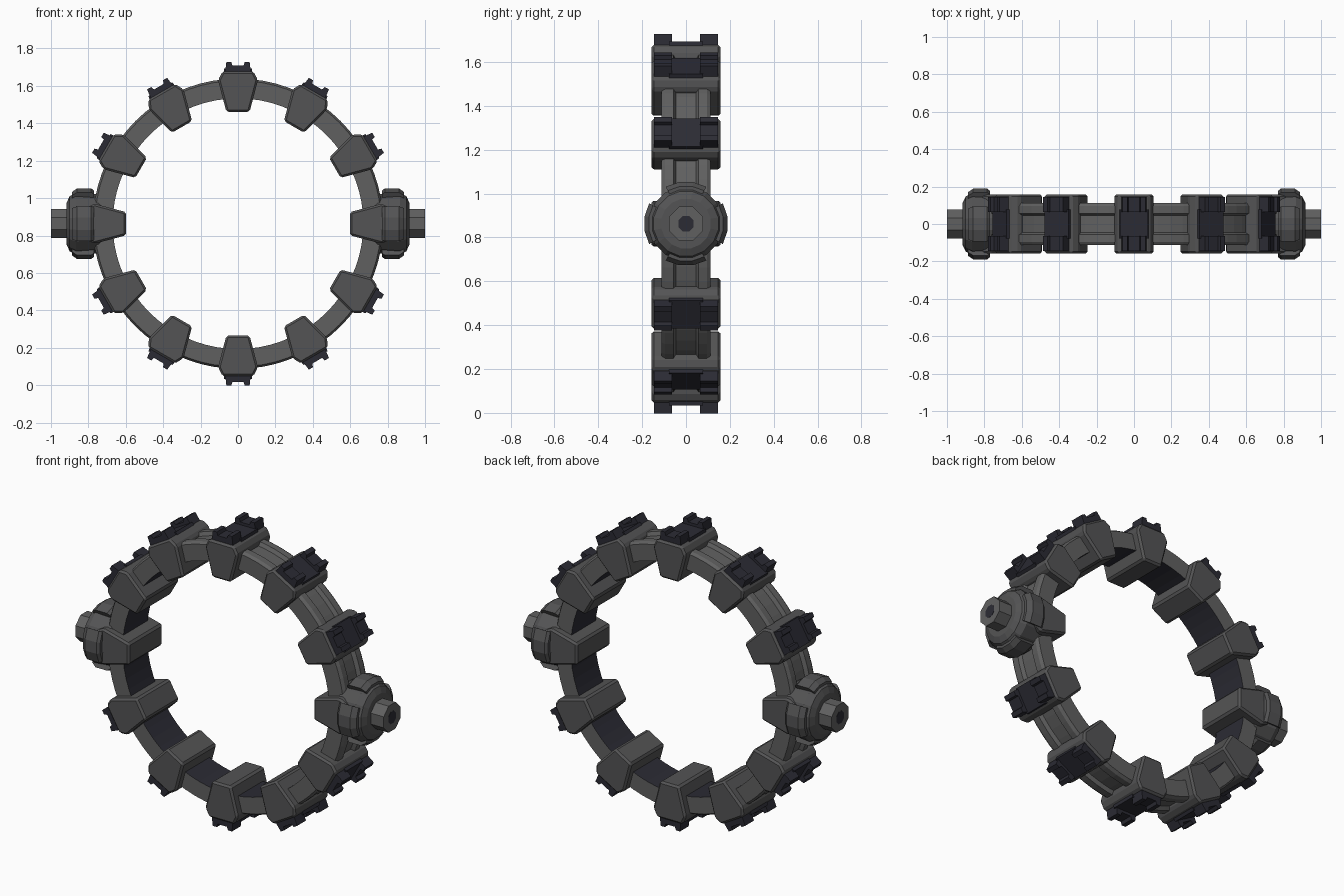
import bpy, bmesh, math
from mathutils import Matrix, Vector

if "Cube" in bpy.data.objects:
    bpy.data.objects.remove(bpy.data.objects["Cube"])

CZ = 0.863  # height of the ring centre


def material(name, rgb):
    m = bpy.data.materials.new(name)
    m.diffuse_color = (*rgb, 1)
    m.use_nodes = True
    m.node_tree.nodes["Principled BSDF"].inputs["Base Color"].default_value = m.diffuse_color
    return m


RING = material("light grey metal", (0.118, 0.118, 0.118))
BODY = material("grey metal", (0.088, 0.088, 0.09))
DARK = material("dark blue grey", (0.024, 0.024, 0.034))


def finish(bm, name, mats, matrix=None, bevel=0):
    bmesh.ops.recalc_face_normals(bm, faces=bm.faces)
    me = bpy.data.meshes.new(name)
    bm.to_mesh(me)
    bm.free()
    for m in mats:
        me.materials.append(m)
    ob = bpy.data.objects.new(name, me)
    bpy.context.collection.objects.link(ob)
    if matrix:
        ob.matrix_world = matrix
    if bevel:
        b = ob.modifiers.new("edge", "BEVEL")
        b.width, b.segments, b.limit_method = bevel, 1, "ANGLE"
        b.angle_limit = math.radians(25)
    return ob


def prism(bm, outline, y0, y1):
    """Extrude an (x, z) outline from y0 to y1."""
    a = [bm.verts.new((x, y0, z)) for x, z in outline]
    b = [bm.verts.new((x, y1, z)) for x, z in outline]
    n = len(outline)
    bm.faces.new(a)
    bm.faces.new(b[::-1])
    for i in range(n):
        j = (i + 1) % n
        bm.faces.new((a[i], b[i], b[j], a[j]))


def lathe(bm, profile, steps, angles, closed_turn, cap):
    """Turn (along, radius) points about the x axis."""
    rows = [[bm.verts.new((p, r * math.cos(a), r * math.sin(a))) for p, r in profile] for a in angles]
    n, m = len(rows), len(profile)
    for i in range(n if closed_turn else n - 1):
        k = (i + 1) % n
        for j in range(m if not cap else m - 1):
            l = (j + 1) % m
            bm.faces.new((rows[i][j], rows[k][j], rows[k][l], rows[i][l]))
    if cap:
        bm.faces.new([r[0] for r in rows])
        bm.faces.new([r[-1] for r in rows])
    elif not closed_turn:
        bm.faces.new(rows[0])
        bm.faces.new(rows[-1])


def turn(n, offset=0.0):
    return [2 * math.pi * i / n + offset for i in range(n)]


# Main ring: outer groove between two rails, dark inner face
bm = bmesh.new()
section = [(-0.112, 0.67), (-0.112, 0.765), (-0.095, 0.776), (-0.057, 0.776), (-0.045, 0.755),
           (0.045, 0.755), (0.057, 0.776), (0.095, 0.776), (0.112, 0.765), (0.112, 0.67)]
lathe(bm, section, 72, turn(72), True, False)
for f in bm.faces:
    c = f.calc_center_median()
    if math.hypot(c.y, c.z) < 0.673:
        f.material_index = 1
finish(bm, "main_ring", [RING, DARK],
       Matrix.Translation((0, 0, CZ)) @ Matrix.Rotation(math.pi / 2, 4, "Z"))

# Twelve clamps round the ring, each with a dark notched cap except at the hubs
for i in range(12):
    place = Matrix.Translation((0, 0, CZ)) @ Matrix.Rotation(i * math.pi / 6, 4, "Y")
    bm = bmesh.new()
    prism(bm, [(-0.062, 0.598), (0.062, 0.598), (0.107, 0.768), (0.082, 0.815),
               (-0.082, 0.815), (-0.107, 0.768)], -0.158, 0.158)
    finish(bm, f"clamp_{i}", [BODY], place, 0.011)
    if i in (3, 9):
        continue
    bm = bmesh.new()
    prism(bm, [(-0.078, 0.80), (0.078, 0.80), (0.074, 0.83), (-0.074, 0.83)], -0.078, 0.078)
    for s in (-1, 1):
        ya, yb = sorted((s * 0.064, s * 0.145))
        prism(bm, [(-0.07, 0.80), (0.07, 0.80), (0.062, 0.865), (0.036, 0.865), (0.03, 0.846),
                   (-0.03, 0.846), (-0.036, 0.865), (-0.062, 0.865)], ya, yb)
    finish(bm, f"clamp_cap_{i}", [DARK], place)

# Side hubs with raised rim tabs and a stub axle
for side, label in ((1, "right"), (-1, "left")):
    place = Matrix.Translation((0, 0, CZ)) @ Matrix.Scale(side, 4, Vector((1, 0, 0)))
    bm = bmesh.new()
    lathe(bm, [(0.72, 0.14), (0.745, 0.16), (0.865, 0.17), (0.90, 0.15), (0.916, 0.115)],
          16, turn(16, math.pi / 16), True, True)
    finish(bm, f"{label}_hub", [BODY], place)
    bm = bmesh.new()
    for k in range(4):
        arc = [k * math.pi / 2 + math.radians(d) for d in (-29, -10, 10, 29)]
        lathe(bm, [(0.77, 0.13), (0.77, 0.18), (0.785, 0.192), (0.86, 0.192), (0.888, 0.172), (0.888, 0.13)],
              4, arc, False, False)
    finish(bm, f"{label}_hub_tabs", [BODY], place)
    bm = bmesh.new()
    lathe(bm, [(0.88, 0.084), (1.0, 0.084)], 8, turn(8, math.pi / 8), True, True)
    finish(bm, f"{label}_axle", [RING], place)
    bm = bmesh.new()
    lathe(bm, [(0.99, 0.038), (1.001, 0.038)], 8, turn(8, math.pi / 8), True, True)
    finish(bm, f"{label}_axle_bore", [DARK], place)
